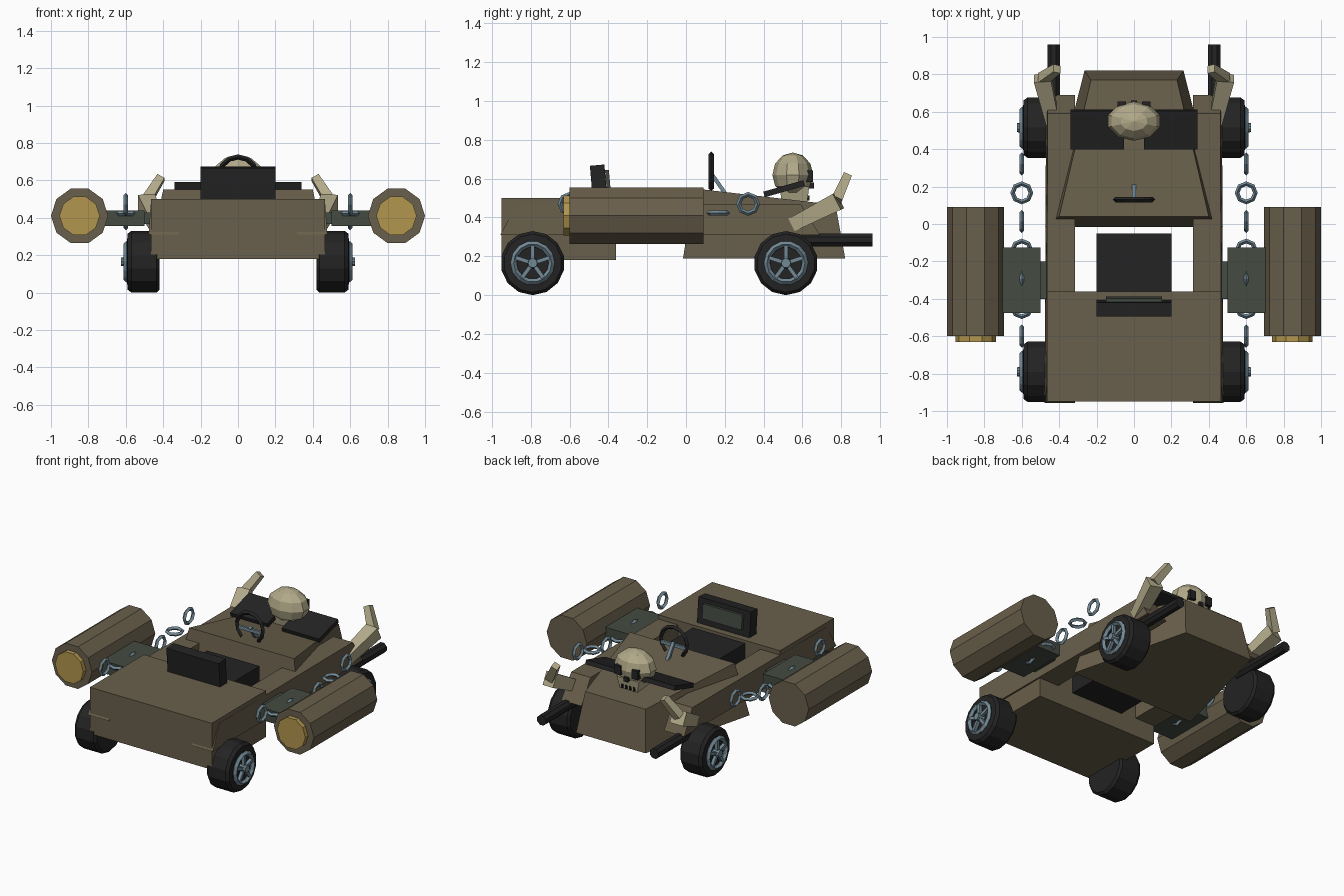
import bpy, bmesh, math
from mathutils import Vector, Matrix

if "Cube" in bpy.data.objects:
    bpy.data.objects.remove(bpy.data.objects["Cube"])

def mat(name, c):
    m = bpy.data.materials.new(name)
    m.diffuse_color = (*c, 1)
    m.use_nodes = True
    m.node_tree.nodes["Principled BSDF"].inputs["Base Color"].default_value = m.diffuse_color
    return m

BROWN = mat("olive brown", (.141, .114, .070))
DARK = mat("rubber black", (.017, .017, .017))
BONE = mat("bone", (.445, .402, .254))
STEEL = mat("blue steel", (.171, .254, .305))
GOLD = mat("gold", (.445, .305, .076))
PLATE = mat("grey green", (.058, .069, .054))

def finish(name, bm, m):
    bmesh.ops.recalc_face_normals(bm, faces=bm.faces)
    me = bpy.data.meshes.new(name)
    bm.to_mesh(me)
    bm.free()
    me.materials.append(m)
    ob = bpy.data.objects.new(name, me)
    bpy.context.collection.objects.link(ob)
    return ob

def box(name, m, c, size, rot=Matrix()):
    bm = bmesh.new()
    bmesh.ops.create_cube(bm, size=1, matrix=Matrix.Translation(c) @ rot @ Matrix.Diagonal((*size, 1)))
    return finish(name, bm, m)

def loft(name, m, rings, close=False):
    # join equal rings of points; cap both ends unless the loop is closed
    bm = bmesh.new()
    rs = [[bm.verts.new(p) for p in r] for r in rings]
    n = len(rs[0])
    for k in range(len(rs) if close else len(rs) - 1):
        a, b = rs[k], rs[(k + 1) % len(rs)]
        for i in range(n):
            bm.faces.new((a[i], a[(i + 1) % n], b[(i + 1) % n], b[i]))
    if not close:
        bm.faces.new(rs[0])
        bm.faces.new(rs[-1])
    return finish(name, bm, m)

def lathe(name, m, origin, axis, profile, n, phase=0.0):
    # profile: (distance along axis, radius)
    def pt(d, r, a):
        u, v = r * math.cos(a), r * math.sin(a)
        off = (d, u, v) if axis == 'X' else (u, d, v)
        return Vector(origin) + Vector(off)
    return loft(name, m, [[pt(d, r, phase + math.tau * i / n) for i in range(n)] for d, r in profile])

def ring(name, m, origin, normal, R, r, n=8, k=4, start=0.0, sweep=math.tau):
    rot = Vector(normal).to_track_quat('Z', 'Y')
    full = sweep >= math.tau - 1e-6
    rings = []
    for i in range(n if full else n + 1):
        a = start + sweep * i / n
        rings.append([Vector(origin) + rot @ Vector(((R + r * math.cos(b)) * math.cos(a),
                      (R + r * math.cos(b)) * math.sin(a), r * math.sin(b)))
                      for b in (math.tau * j / k for j in range(k))])
    return loft(name, m, rings, full)

# rear hull and tapered front hull
box("rear_hull", BROWN, (0, -.655, .34), (.93, .59, .32))
loft("front_hull", BROWN, [
    [(-.475, -.015, .19), (.475, -.015, .19), (.265, .82, .19), (-.265, .82, .19)],
    [(-.40, .04, .55), (.40, .04, .55), (.23, .77, .465), (-.23, .77, .465)]])

# seat
box("seat_base", DARK, (0, -.22, .39), (.40, .34, .18))
tilt = Matrix.Rotation(math.radians(5), 4, 'X')
box("seat_back", DARK, (0, -.45, .58), (.40, .075, .18), tilt)
box("seat_back_panel", PLATE, (0, -.403, .595), (.30, .02, .10), tilt)

# steering wheel, open at the bottom
wheel_c = Vector((0, .13, .625))
pts = []
for i in range(11):
    a = math.radians(-50 + 28 * i)
    d = Vector((math.cos(a), 0, math.sin(a)))
    pts.append([wheel_c + d * (.10 + u) + Vector((0, v, 0))
                for u, v in ((.014, 0), (0, .014), (-.014, 0), (0, -.014))])
loft("steering_wheel", DARK, pts)
box("steering_crossbar", STEEL, (0, .135, .605), (.19, .016, .022))
box("steering_column", STEEL, (0, .17, .57), (.022, .02, .13), Matrix.Rotation(math.radians(35), 4, 'X'))

# skull on the hood
bm = bmesh.new()
bmesh.ops.create_uvsphere(bm, u_segments=10, v_segments=6, radius=1,
    matrix=Matrix.Translation((0, .55, .62)) @ Matrix.Diagonal((.145, .105, .115, 1)))
finish("skull_cranium", bm, BONE)
loft("skull_jaw", BONE, [
    [(-.06, .50, .45), (.06, .50, .45), (.06, .62, .45), (-.06, .62, .45)],
    [(-.085, .48, .56), (.085, .48, .56), (.085, .635, .56), (-.085, .635, .56)]])
box("skull_nose", DARK, (0, .645, .565), (.03, .03, .03))
for i in range(4):
    box("skull_tooth_gap", DARK, (-.045 + .03 * i, .625, .50), (.013, .02, .025))

for s in (-1, 1):
    # side rail with sloped ends
    loft("side_rail", BROWN, [
        [(s * .315, -.957, .31), (s * .478, -.957, .31), (s * .47, .69, .31), (s * .315, .69, .31)],
        [(s * .315, -.87, .47), (s * .467, -.87, .47), (s * .462, .59, .47), (s * .315, .59, .47)]])
    # hood flaps and skull eye
    box("hood_flap", DARK, (s * .197, .505, .548), (.285, .215, .03), Matrix.Rotation(math.radians(16), 4, 'X'))
    box("skull_eye", DARK, (s * .065, .635, .612), (.045, .04, .06))
    # exhaust pipe
    lathe("exhaust_pipe", DARK, (s * .43, 0, .285), 'Y', [(.5, .036), (.96, .036)], 8, math.pi / 8)

    # tusk: thick root and thin tip
    def beam(name, a, b, ra, rb):
        a, b = Vector(a), Vector(b)
        d = (b - a).normalized()
        u = d.cross(Vector((1, 0, 0))).normalized()
        v = d.cross(u)
        loft(name, BONE, [[p + u * r * i + v * r * j for i, j in ((1, 1), (1, -1), (-1, -1), (-1, 1))]
                          for p, r in ((a, ra), (b, rb))])
    beam("tusk_root", (s * .435, .55, .365), (s * .49, .785, .485), .036, .046)
    beam("tusk_tip", (s * .49, .775, .49), (s * .412, .83, .615), .028, .022)

    # rocket pod with gold nozzle and bracket
    lathe("rocket_pod", BROWN, (s * .847, 0, .41), 'Y', [(-.60, .153), (.09, .153)], 10)
    lathe("rocket_nozzle", GOLD, (s * .847, 0, .41), 'Y', [(-.63, .108), (-.59, .108)], 10)
    box("pod_bracket", PLATE, (s * .605, -.30, .397), (.21, .35, .085))
    box("pod_bracket_mount", PLATE, (s * .48, -.30, .397), (.06, .20, .06))

    # drooping chain
    for i in range(7):
        t = (i - 3) / 3
        ring("chain_link", STEEL, (s * .60, -.14 + .46 * t, .385 + .085 * t * t),
             (1, 0, 0) if i % 2 == 0 else (0, 0, 1), .049, .0125)

    # wheels
    for y in (-.79, .515):
        c = (s * .505, y, .165)
        lathe("tyre", DARK, c, 'X', [(-s * .085, .15), (-s * .07, .165), (s * .065, .165),
                                     (s * .085, .15), (s * .088, .112), (s * .07, .10)], 14, math.pi / 2)
        rim = (s * .597, y, .165)
        ring("wheel_rim", STEEL, rim, (1, 0, 0), .098, .016, 14)
        lathe("wheel_hub", STEEL, rim, 'X', [(-s * .02, .028), (s * .028, .024)], 10)
        for k in range(5):
            rot = Matrix.Rotation(math.tau * k / 5, 4, 'X')
            box("wheel_spoke", STEEL, Vector(rim) + rot @ Vector((0, 0, .055)), (.022, .02, .085), rot)
